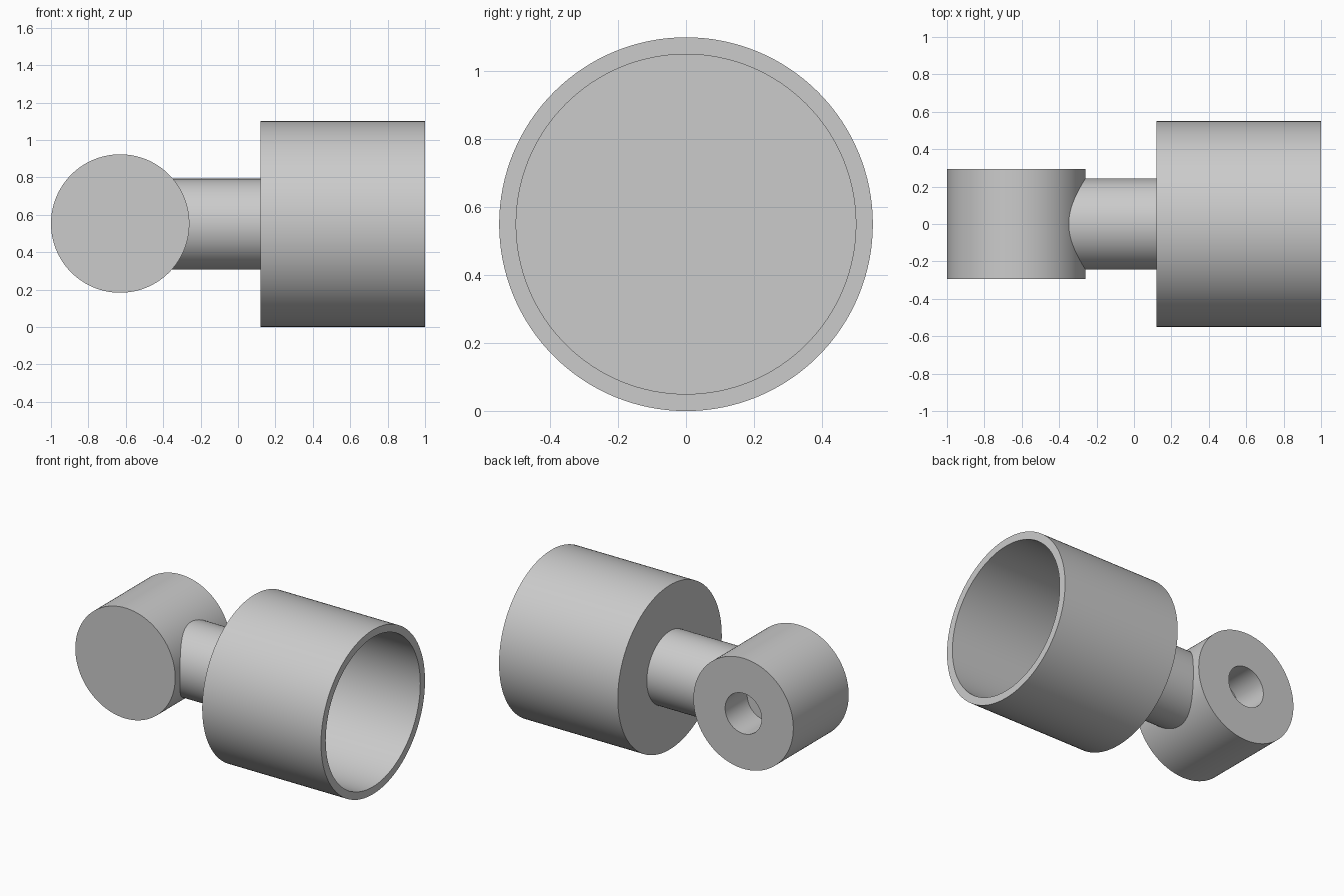
import bpy, bmesh, math
from mathutils import Matrix

cube = bpy.data.objects.get("Cube")
if cube:
    bpy.data.objects.remove(cube, do_unlink=True)

R = 0.55          # cup radius, also the height of the main axis
SEGMENTS = 128

grey = bpy.data.materials.new("light grey")
grey.use_nodes = True
colour = (0.6, 0.6, 0.6, 1)
grey.diffuse_color = colour
grey.node_tree.nodes["Principled BSDF"].inputs["Base Color"].default_value = colour


def lathe(name, profile, matrix):
    """Turn a (radius, height) profile round local z, then place it."""
    bm = bmesh.new()
    verts = [bm.verts.new((r, 0, h)) for r, h in profile]
    edges = [bm.edges.new(pair) for pair in zip(verts, verts[1:])]
    bmesh.ops.spin(bm, geom=verts + edges, axis=(0, 0, 1), cent=(0, 0, 0),
                   angle=math.tau, steps=SEGMENTS, use_merge=True)
    bmesh.ops.remove_doubles(bm, verts=bm.verts, dist=1e-5)
    bmesh.ops.recalc_face_normals(bm, faces=bm.faces)
    bm.transform(matrix)
    mesh = bpy.data.meshes.new(name)
    bm.to_mesh(mesh)
    bm.free()
    mesh.materials.append(grey)
    obj = bpy.data.objects.new(name, mesh)
    bpy.context.collection.objects.link(obj)
    bpy.ops.object.select_all(action='DESELECT')
    obj.select_set(True)
    bpy.context.view_layer.objects.active = obj
    bpy.ops.object.shade_smooth_by_angle(angle=math.radians(30))
    return obj


along_x = Matrix.Translation((0, 0, R)) @ Matrix.Rotation(math.pi / 2, 4, 'Y')
along_y = Matrix.Translation((-0.63, 0, R + 0.003)) @ Matrix.Rotation(-math.pi / 2, 4, 'X')

# Hollow cup, open towards +x
lathe("cup", [(0, 0.12), (R, 0.12), (R, 1), (0.5, 1), (0.5, 0.17), (0, 0.17)], along_x)

# Neck joining the cup to the cross barrel
lathe("neck", [(0, -0.43), (0.243, -0.43), (0.243, 0.13), (0, 0.13)], along_x)

# Cross barrel with a blind hole in its back face
lathe("cross_barrel", [(0, -0.293), (0.37, -0.293), (0.37, 0.293),
                       (0.135, 0.293), (0.135, 0.06), (0, 0.06)], along_y)
